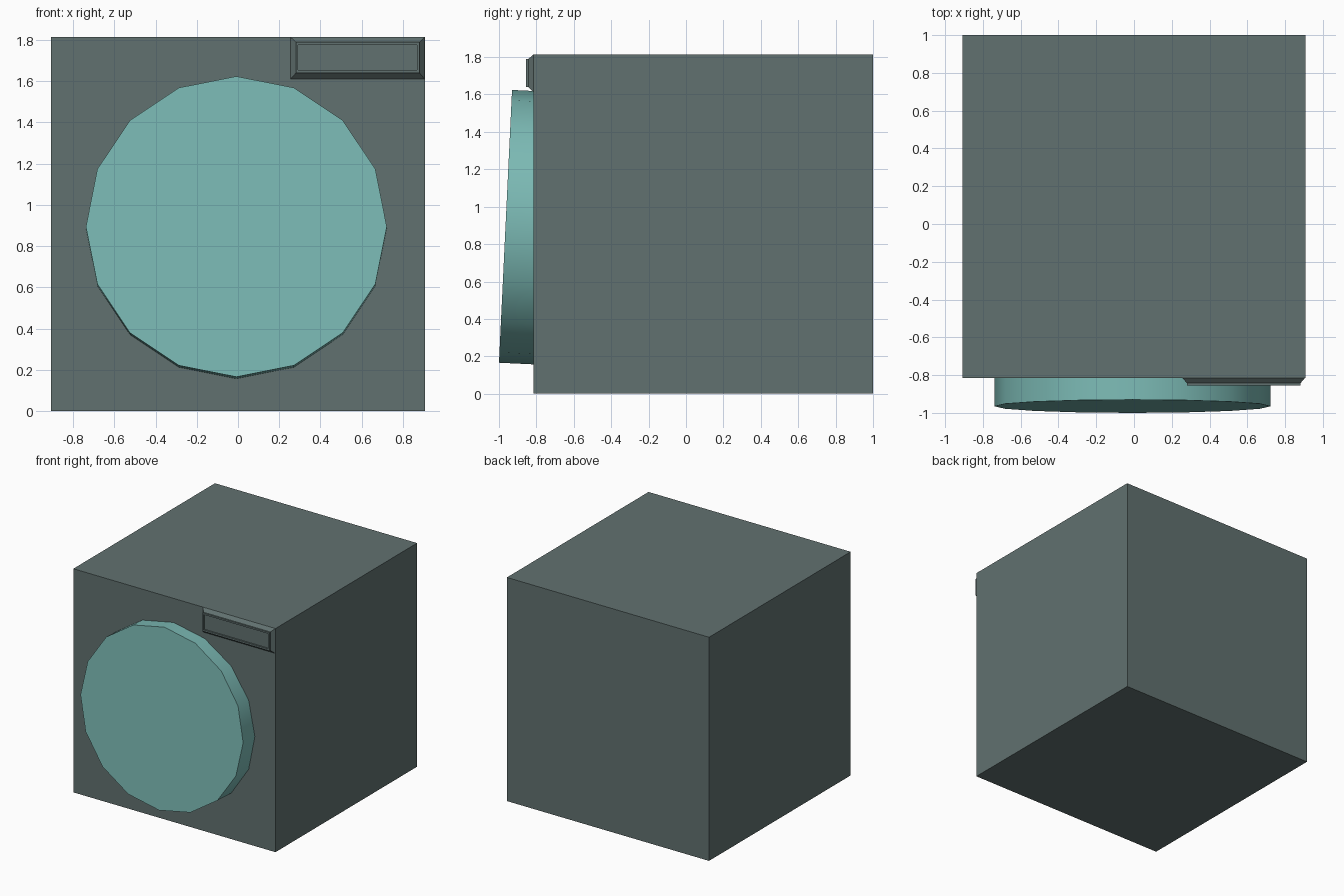
import bpy, bmesh, math
from mathutils import Matrix, Vector

if "Cube" in bpy.data.objects:
    bpy.data.objects.remove(bpy.data.objects["Cube"])


def material(name, color):
    m = bpy.data.materials.new(name)
    m.diffuse_color = color
    m.use_nodes = True
    m.node_tree.nodes["Principled BSDF"].inputs["Base Color"].default_value = m.diffuse_color
    return m


def make_object(name, bm, mat):
    bmesh.ops.recalc_face_normals(bm, faces=bm.faces)
    mesh = bpy.data.meshes.new(name)
    bm.to_mesh(mesh)
    bm.free()
    obj = bpy.data.objects.new(name, mesh)
    bpy.context.collection.objects.link(obj)
    mesh.materials.append(mat)
    return obj


casing = material("casing_grey", (0.12, 0.165, 0.16, 1))
teal = material("door_teal", (0.20, 0.49, 0.46, 1))

FRONT = -0.815

# Cabinet
bm = bmesh.new()
bmesh.ops.create_cube(bm, size=1, matrix=Matrix.Translation((0, (1 + FRONT) / 2, 0.907))
                      @ Matrix.Diagonal((1.814, 1 - FRONT, 1.814, 1)))
make_object("cabinet", bm, casing)

# Round door: 16 sides, tilted slightly upwards, its back sunk into the cabinet
tilt = math.atan2(0.07, 1.46)
axis = Vector((0, -math.cos(tilt), math.sin(tilt)))
depth = 0.24
centre = Vector((-0.008, -0.965, 0.895)) - axis * depth / 2
bm = bmesh.new()
bmesh.ops.create_cone(bm, cap_ends=True, segments=16, radius1=0.73, radius2=0.73, depth=depth,
                      matrix=Matrix.Translation(centre) @ Matrix.Rotation(math.pi / 2 - tilt, 4, 'X'))
door = make_object("door", bm, teal)
bpy.context.view_layer.objects.active = door
door.select_set(True)
bpy.ops.object.shade_smooth_by_angle(angle=math.radians(30))

# Control panel: bevelled base, raised rim and recessed screen (x0, x1, z0, z1, y)
rings = [(0.255, 0.905, 1.612, 1.814, FRONT),
         (0.281, 0.881, 1.64, 1.79, -0.843),
         (0.281, 0.881, 1.64, 1.79, -0.855),
         (0.291, 0.869, 1.654, 1.777, -0.855),
         (0.291, 0.869, 1.654, 1.777, -0.843)]
bm = bmesh.new()
loops = [[bm.verts.new(p) for p in ((a, y, c), (b, y, c), (b, y, d), (a, y, d))]
         for a, b, c, d, y in rings]
for lo, hi in zip(loops, loops[1:]):
    for i in range(4):
        j = (i + 1) % 4
        bm.faces.new((lo[i], lo[j], hi[j], hi[i]))
bm.faces.new(loops[-1])
bm.faces.new(loops[0][::-1])
make_object("control_panel", bm, casing)
